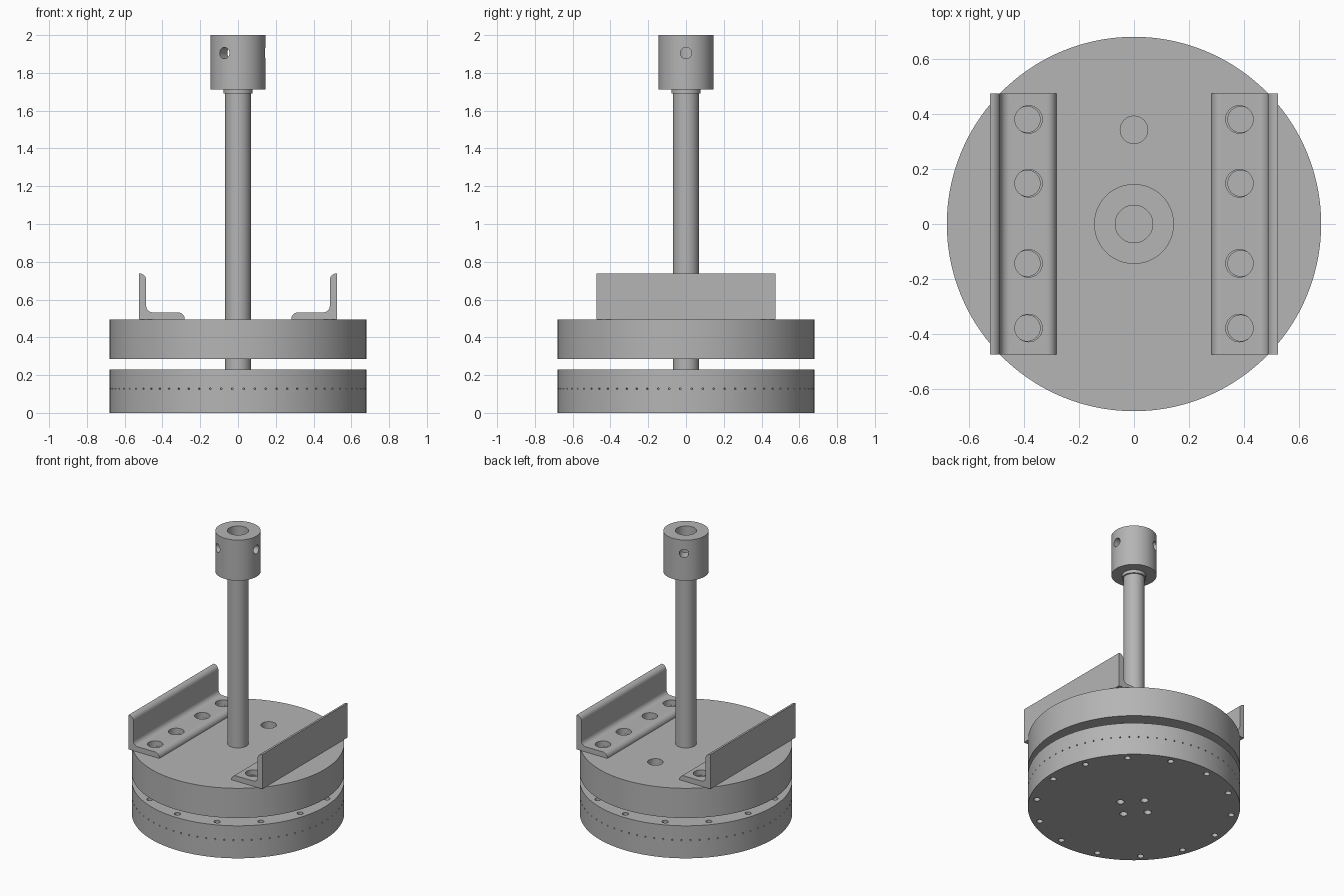
import bpy, bmesh
from math import cos, sin, pi, radians
from mathutils import Matrix, Vector

cube = bpy.data.objects.get("Cube")
if cube:
    bpy.data.objects.remove(cube, do_unlink=True)

steel = bpy.data.materials.new("steel grey")
steel.use_nodes = True
grey = (0.46, 0.46, 0.46, 1)
steel.diffuse_color = grey
steel.node_tree.nodes["Principled BSDF"].inputs["Base Color"].default_value = grey


def add_object(name, bm):
    bmesh.ops.recalc_face_normals(bm, faces=bm.faces[:])
    mesh = bpy.data.meshes.new(name)
    bm.to_mesh(mesh)
    bm.free()
    mesh.materials.append(steel)
    obj = bpy.data.objects.new(name, mesh)
    bpy.context.collection.objects.link(obj)
    return obj


def rod(bm, start, end, radius, sides):
    """Closed cylinder between two points."""
    start, end = Vector(start), Vector(end)
    axis = end - start
    turn = axis.to_track_quat('Z', 'Y').to_matrix().to_4x4()
    bmesh.ops.create_cone(bm, cap_ends=True, segments=sides, radius1=radius,
                          radius2=radius, depth=axis.length,
                          matrix=Matrix.Translation((start + end) / 2) @ turn)


def cylinder(name, radius, bottom, top, sides=64):
    bm = bmesh.new()
    rod(bm, (0, 0, bottom), (0, 0, top), radius, sides)
    return add_object(name, bm)


def select(obj):
    bpy.ops.object.select_all(action='DESELECT')
    obj.select_set(True)
    bpy.context.view_layer.objects.active = obj


def drill(obj, holes):
    """Cut a list of (start, end, radius, sides) holes out of an object."""
    bm = bmesh.new()
    for hole in holes:
        rod(bm, *hole)
    cutter = add_object("drill_cutter", bm)
    cutter.hide_render = True
    mod = obj.modifiers.new("drill", 'BOOLEAN')
    mod.operation, mod.solver, mod.object = 'DIFFERENCE', 'EXACT', cutter
    select(obj)
    bpy.ops.object.modifier_apply(modifier=mod.name)
    bpy.data.objects.remove(cutter, do_unlink=True)


def smooth(obj):
    select(obj)
    bpy.ops.object.shade_smooth_by_angle(angle=radians(30))


def polar(radius, degrees, z):
    a = radians(degrees)
    return (radius * cos(a), radius * sin(a), z)


def vertical_hole(x, y, z1, z2, radius, sides=32):
    return ((x, y, z1), (x, y, z2), radius, sides)


disc_r = 0.68
base_top, plate_low, plate_top = 0.23, 0.285, 0.495

# Lower disc: bolt circles in both faces, centre bolts, fine marks round the rim
lower_disc = cylinder("lower_disc", disc_r, 0, base_top, 144)
holes = []
for i in range(14):
    step = 360 / 14 * i
    holes.append((polar(0.63, 46.2 + step, -0.05), polar(0.63, 46.2 + step, 0.09), 0.02, 20))
    holes.append((polar(0.63, 35.6 + step, 0.15), polar(0.63, 35.6 + step, 0.3), 0.02, 20))
for i in range(4):
    a = 87.5 + 90 * i
    holes.append((polar(0.11, a, -0.05), polar(0.11, a, 0.12), 0.025, 24))
for i in range(72):
    a = 5 * i + 2.5
    holes.append((polar(0.665, a, 0.128), polar(0.7, a, 0.128), 0.005, 8))
drill(lower_disc, holes)
smooth(lower_disc)

# Upper disc: one filler hole and the holes beneath the brackets
bolt_x, bolt_ys = 0.383, (0.38, 0.148, -0.143, -0.378)
upper_disc = cylinder("upper_disc", disc_r, plate_low, plate_top, 144)
holes = [vertical_hole(0, 0.342, 0.2, 0.6, 0.05)]
for side in (-1, 1):
    holes += [vertical_hole(side * (bolt_x + 0.005), y, 0.2, 0.6, 0.047) for y in bolt_ys]
drill(upper_disc, holes)
smooth(upper_disc)

# Shaft and the narrow neck ring below the collar
smooth(cylinder("shaft", 0.068, base_top, 1.715))
smooth(cylinder("neck_ring", 0.077, 1.69, 1.715))

# Collar: open bore and three set-screw holes
collar = cylinder("collar", 0.145, 1.713, 2.0, 96)
drill(collar, [vertical_hole(0, 0, 1.73, 2.1, 0.068, 64)])
drill(collar, [(polar(0.03, a, 1.905), polar(0.2, a, 1.905), 0.03, 32)
               for a in (0, 120, 240)])
smooth(collar)


def arc(cx, cz, radius, start, end, steps=10):
    return [(cx + radius * cos(t), cz + radius * sin(t))
            for t in (radians(start + (end - start) * i / steps) for i in range(steps + 1))]


# Angle brackets: rounded L profile swept along y
outer, inner, crest, thick, half = 0.523, 0.282, 0.738, 0.037, 0.475
rnd = 0.035
foot = plate_top + thick
web = outer - thick
profile = [(outer, plate_top), (outer, crest)]
profile += arc(web + rnd, crest - rnd, rnd, 90, 180)
profile += arc(web - rnd, foot + rnd, rnd, 0, -90)
profile += arc(inner + rnd, foot - rnd, rnd, 90, 180)
profile += [(inner, plate_top)]
for side, name in ((1, "left_bracket"), (-1, "right_bracket")):
    bm = bmesh.new()
    face = bm.faces.new([bm.verts.new((side * x, -half, z)) for x, z in profile])
    swept = bmesh.ops.extrude_face_region(bm, geom=[face])["geom"]
    bmesh.ops.translate(bm, vec=(0, 2 * half, 0),
                        verts=[v for v in swept if isinstance(v, bmesh.types.BMVert)])
    bracket = add_object(name, bm)
    drill(bracket, [vertical_hole(side * bolt_x, y, 0.45, 0.6, 0.05) for y in bolt_ys])
    smooth(bracket)
